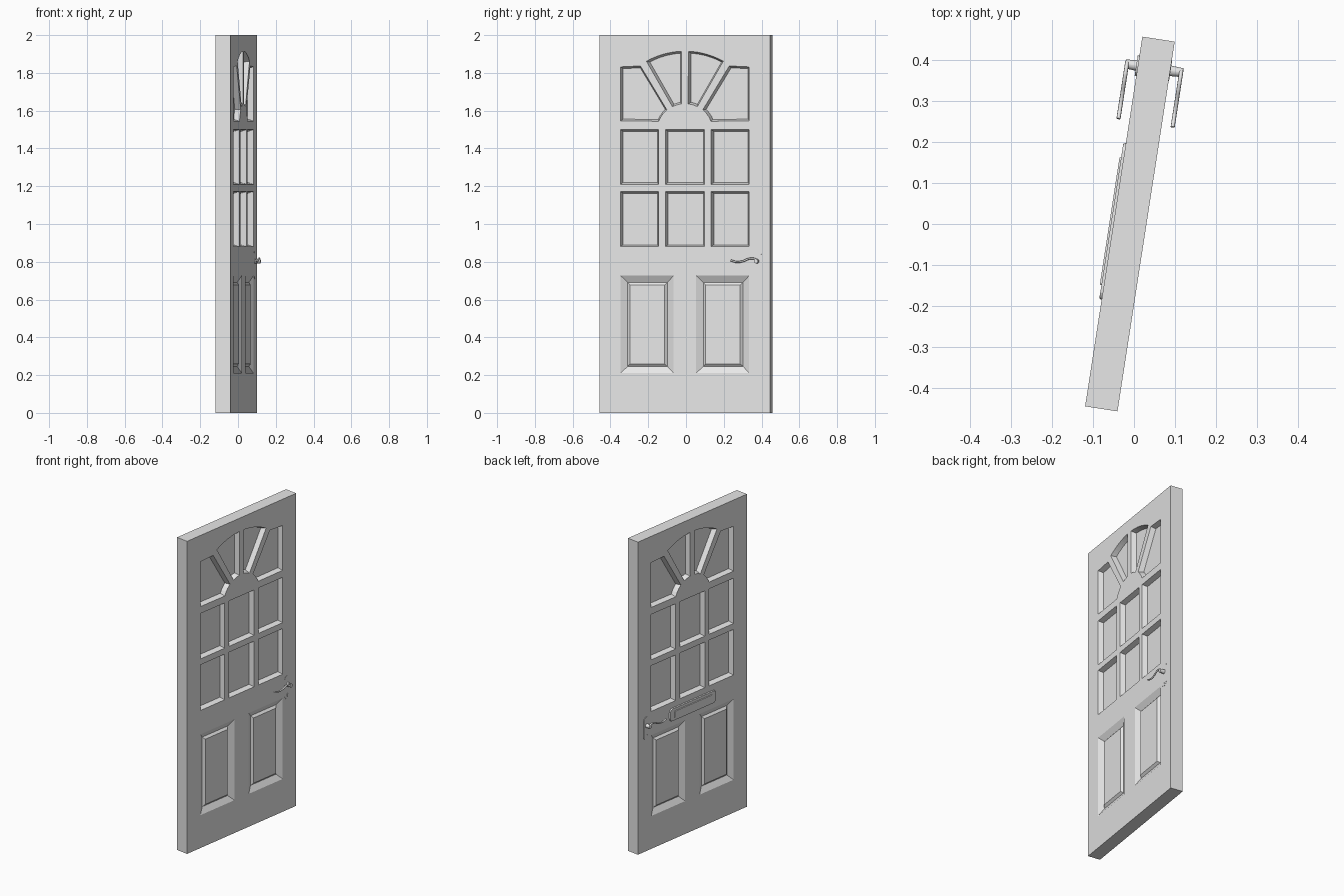
import bpy, bmesh, math
from mathutils import Vector

cube = bpy.data.objects.get("Cube")
if cube:
    bpy.data.objects.remove(cube, do_unlink=True)

HALF_W, HALF_T, HEIGHT = 0.457, 0.04, 2.0
TURN = math.radians(-8.8)

grey = bpy.data.materials.new("plain_grey")
grey.use_nodes = True
color = (0.8, 0.8, 0.8, 1)
grey.diffuse_color = color
grey.node_tree.nodes["Principled BSDF"].inputs["Base Color"].default_value = color


def place(obj):
    """Stand a part in the slightly turned door frame."""
    obj.rotation_euler.z = TURN
    obj.location.x = -0.01
    obj.data.materials.append(grey)
    bpy.context.collection.objects.link(obj)
    return obj


def finish(name, bm):
    bmesh.ops.recalc_face_normals(bm, faces=bm.faces)
    mesh = bpy.data.meshes.new(name)
    bm.to_mesh(mesh)
    bm.free()
    return place(bpy.data.objects.new(name, mesh))


def ccw(pts):
    pts = [Vector(p) for p in pts]
    area = sum(a.x * b.y - b.x * a.y for a, b in zip(pts, pts[1:] + pts[:1]))
    return pts if area > 0 else pts[::-1]


def inset(pts, dist):
    """Mitred inward offset of a counter-clockwise outline."""
    out = []
    for i, p in enumerate(pts):
        d1 = (p - pts[i - 1]).normalized()
        d2 = (pts[(i + 1) % len(pts)] - p).normalized()
        n1, n2 = Vector((-d1.y, d1.x)), Vector((-d2.y, d2.x))
        out.append(p + (n1 + n2) * dist / (1 + n1.dot(n2)))
    return out


def rect(y0, y1, z0, z1):
    return [(y0, z0), (y1, z0), (y1, z1), (y0, z1)]


def mirrored(pts):
    return [(-y, z) for y, z in pts]


def arc(radius, start, end, steps=6):
    """Points on the fan circle, angles measured from straight up."""
    angles = [math.radians(start + (end - start) * i / steps) for i in range(steps + 1)]
    return [(-radius * math.sin(a), 1.49 + radius * math.cos(a)) for a in angles]


def ring(bm, pts, x):
    return [bm.verts.new((x, p[0], p[1])) for p in pts]


def bridge(bm, a, b):
    for i in range(len(a)):
        j = (i + 1) % len(a)
        bm.faces.new((a[i], a[j], b[j], b[i]))


# Outlines of the window panes and lower panels
panes = [rect(y0, y1, z0, z1)
         for y0, y1 in ((-0.345, -0.141), (-0.104, 0.104), (0.141, 0.345))
         for z0, z1 in ((0.88, 1.172), (1.21, 1.5))]
corner_pane = [(-0.345, 1.545), (-0.345, 1.832), (-0.238, 1.837)] + arc(0.15, 40, 69, 3)
fan_pane = arc(0.425, 2.5, 29, 8) + arc(0.147, 27, 7, 3)
for outline in (corner_pane, fan_pane):
    panes += [outline, mirrored(outline)]
panel = rect(-0.345, -0.06, 0.21, 0.727)

# Each recess is a list of (inset, depth) steps
PANE_STEPS = [(0.01, 0.03)]
PANEL_STEPS = [(0.036, 0.02), (0.05, 0.008)]
recesses = [(p, PANE_STEPS) for p in panes]
recesses += [(panel, PANEL_STEPS), (mirrored(panel), PANEL_STEPS)]

# Door leaf with recesses on both faces
bm = bmesh.new()
outer = []
for side in (1, -1):
    x = side * HALF_T
    edge_ring = ring(bm, rect(-HALF_W, HALF_W, 0, HEIGHT), x)
    outer.append(edge_ring)
    loops = [edge_ring]
    for outline, steps in recesses:
        pts = ccw(outline)
        last = ring(bm, pts, x)
        loops.append(last)
        for dist, depth in steps:
            new = ring(bm, inset(pts, dist), side * (HALF_T - depth))
            bridge(bm, last, new)
            last = new
        bm.faces.new(last)
    edges = []
    for loop in loops:
        for a, b in zip(loop, loop[1:] + loop[:1]):
            edges.append(bm.edges.get((a, b)) or bm.edges.new((a, b)))
    bmesh.ops.triangle_fill(bm, edges=edges, use_beauty=True, normal=(side, 0, 0))
bridge(bm, outer[0], outer[1])
finish("door_leaf", bm)


def rounded(cy, cz, w, h, r, steps=5):
    pts = []
    for k, (sy, sz) in enumerate(((1, 1), (-1, 1), (-1, -1), (1, -1))):
        for i in range(steps + 1):
            a = math.pi / 2 * (k + i / steps)
            pts.append((cy + sy * (w / 2 - r) + r * math.cos(a),
                        cz + sz * (h / 2 - r) + r * math.sin(a)))
    return pts


def plate(name, pts, x0, x1, chamfer=0.0):
    bm = bmesh.new()
    pts = ccw(pts)
    back, front = ring(bm, pts, x0), ring(bm, inset(pts, chamfer), x1)
    bridge(bm, back, front)
    bm.faces.new(back)
    bm.faces.new(front)
    return finish(name, bm)


# Handles, one set on each face
for side, label in ((1, "right"), (-1, "left")):
    face = side * HALF_T
    thick = 0.001 if side > 0 else 0.004
    plate(label + "_handle_plate", rounded(0.385, 0.785, 0.05, 0.15, 0.024),
          face - side * 0.002, face + side * thick)
    plate(label + "_keyhole", rounded(0.385, 0.735, 0.008, 0.02, 0.0039),
          face, face + side * (thick + 0.001))
    boss = plate(label + "_handle_boss", rounded(0.385, 0.803, 0.026, 0.026, 0.0129),
                 face - side * 0.002, face + side * 0.031, 0.002)
    boss.data.shade_smooth()
    boss.data.set_sharp_from_angle(angle=math.radians(35))

    # Wavy lever
    curve = bpy.data.curves.new(label + "_lever", "CURVE")
    curve.dimensions = "3D"
    curve.bevel_depth = 0.005
    curve.bevel_resolution = 2
    curve.resolution_u = 6
    curve.use_fill_caps = True
    path = [(0.25, 0.808), (0.28, 0.799), (0.315, 0.803), (0.345, 0.815),
            (0.372, 0.817), (0.39, 0.806), (0.385, 0.792)]
    spline = curve.splines.new("BEZIER")
    spline.bezier_points.add(len(path) - 1)
    for point, (y, z) in zip(spline.bezier_points, path):
        point.co = (side * 0.067, y, z)
        point.handle_left_type = point.handle_right_type = "AUTO"
    place(bpy.data.objects.new(label + "_lever", curve))

# Letter slot on the left face
plate("letter_plate", rounded(0, 0.8, 0.39, 0.085, 0.025), -HALF_T + 0.002, -HALF_T - 0.006, 0.004)
plate("letter_flap", rounded(0, 0.8, 0.32, 0.045, 0.006), -HALF_T, -HALF_T - 0.01, 0.003)
